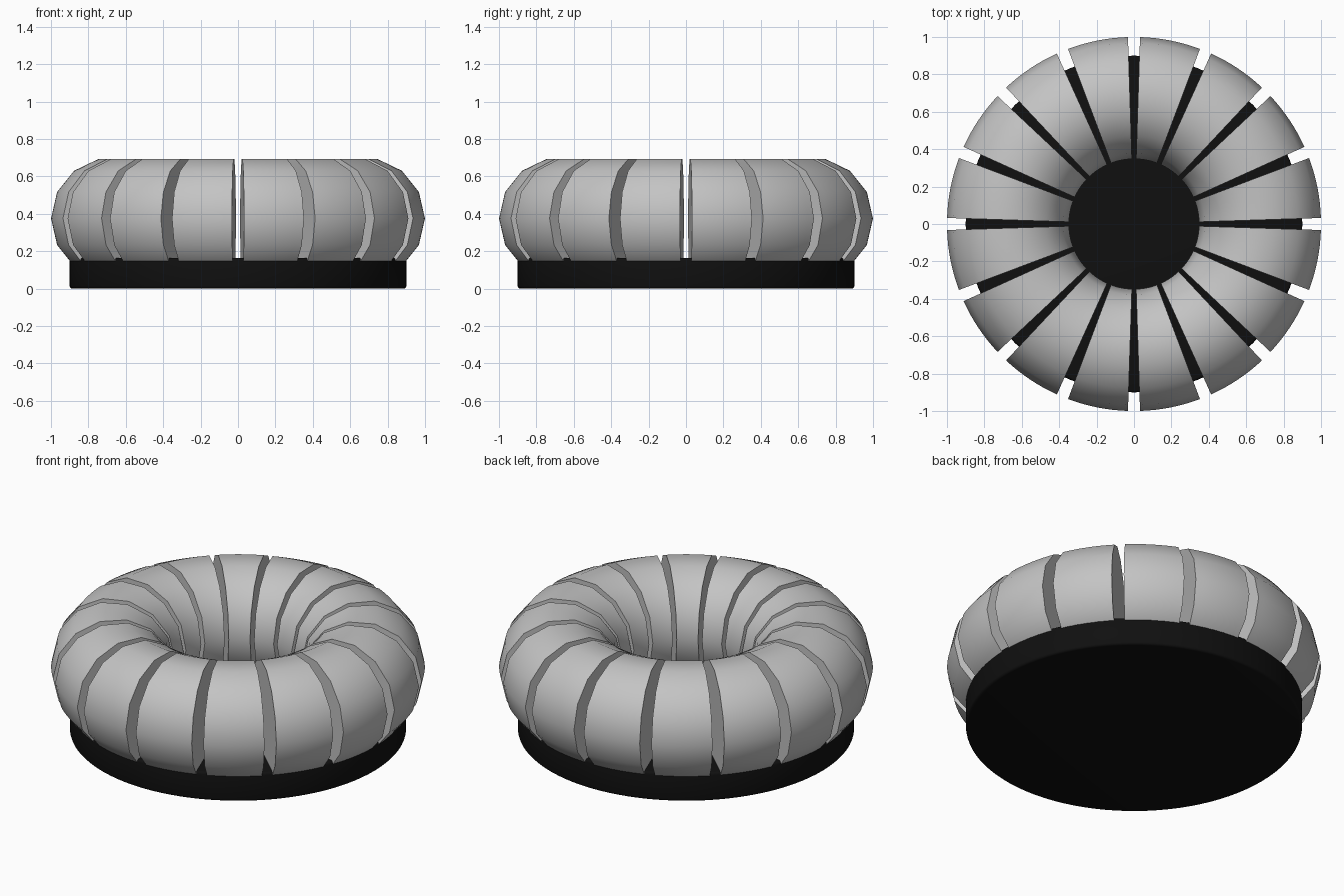
import bpy, bmesh
from math import sin, cos, pi, radians

cube = bpy.data.objects.get("Cube")
if cube:
    bpy.data.objects.remove(cube, do_unlink=True)

COUNT = 16              # ring segments
SIDES = 14              # sides of the tube profile
STEPS = 8               # divisions along each segment
MAJOR, MINOR, CENTRE_Z = 0.674, 0.326, 0.375
HALF_GAP = radians(1.85)


def material(name, value):
    mat = bpy.data.materials.new(name)
    mat.use_nodes = True
    colour = (value, value, value, 1)
    mat.diffuse_color = colour
    mat.node_tree.nodes["Principled BSDF"].inputs["Base Color"].default_value = colour
    return mat


def add_object(name, bm, mat):
    bmesh.ops.recalc_face_normals(bm, faces=bm.faces)
    mesh = bpy.data.meshes.new(name)
    bm.to_mesh(mesh)
    bm.free()
    mesh.materials.append(mat)
    obj = bpy.data.objects.new(name, mesh)
    bpy.context.collection.objects.link(obj)
    bpy.ops.object.select_all(action="DESELECT")
    obj.select_set(True)
    bpy.context.view_layer.objects.active = obj
    bpy.ops.object.shade_smooth_by_angle(angle=radians(35))
    return obj


grey = material("light grey", 0.55)
black = material("black", 0.005)

# Round base plate with softened rims
bm = bmesh.new()
bmesh.ops.create_cone(bm, cap_ends=True, segments=96, radius1=0.9, radius2=0.9, depth=0.165)
bmesh.ops.translate(bm, verts=bm.verts, vec=(0, 0, 0.165 / 2))
rims = [e for e in bm.edges if abs(e.verts[0].co.z - e.verts[1].co.z) < 1e-4]
bmesh.ops.bevel(bm, geom=rims, offset=0.014, segments=3, profile=0.5, affect="EDGES")
add_object("base_plate", bm, black)

# One capped slice of the tube, starting just past the gap
bm = bmesh.new()
span = 2 * pi / COUNT - 2 * HALF_GAP
rings = []
for i in range(STEPS + 1):
    a = HALF_GAP + span * i / STEPS
    ring = []
    for j in range(SIDES):
        t = 2 * pi * j / SIDES
        r = MAJOR + MINOR * cos(t)
        ring.append(bm.verts.new((r * cos(a), r * sin(a), CENTRE_Z + MINOR * sin(t))))
    rings.append(ring)
for near, far in zip(rings, rings[1:]):
    for j in range(SIDES):
        k = (j + 1) % SIDES
        bm.faces.new((near[j], near[k], far[k], far[j]))
bm.faces.new(rings[0])
bm.faces.new(rings[-1])
segment = add_object("ring_segment_1", bm, grey)

# Repeat the slice around the base
for n in range(1, COUNT):
    copy = segment.copy()
    copy.name = f"ring_segment_{n + 1}"
    copy.rotation_euler.z = 2 * pi * n / COUNT
    bpy.context.collection.objects.link(copy)
